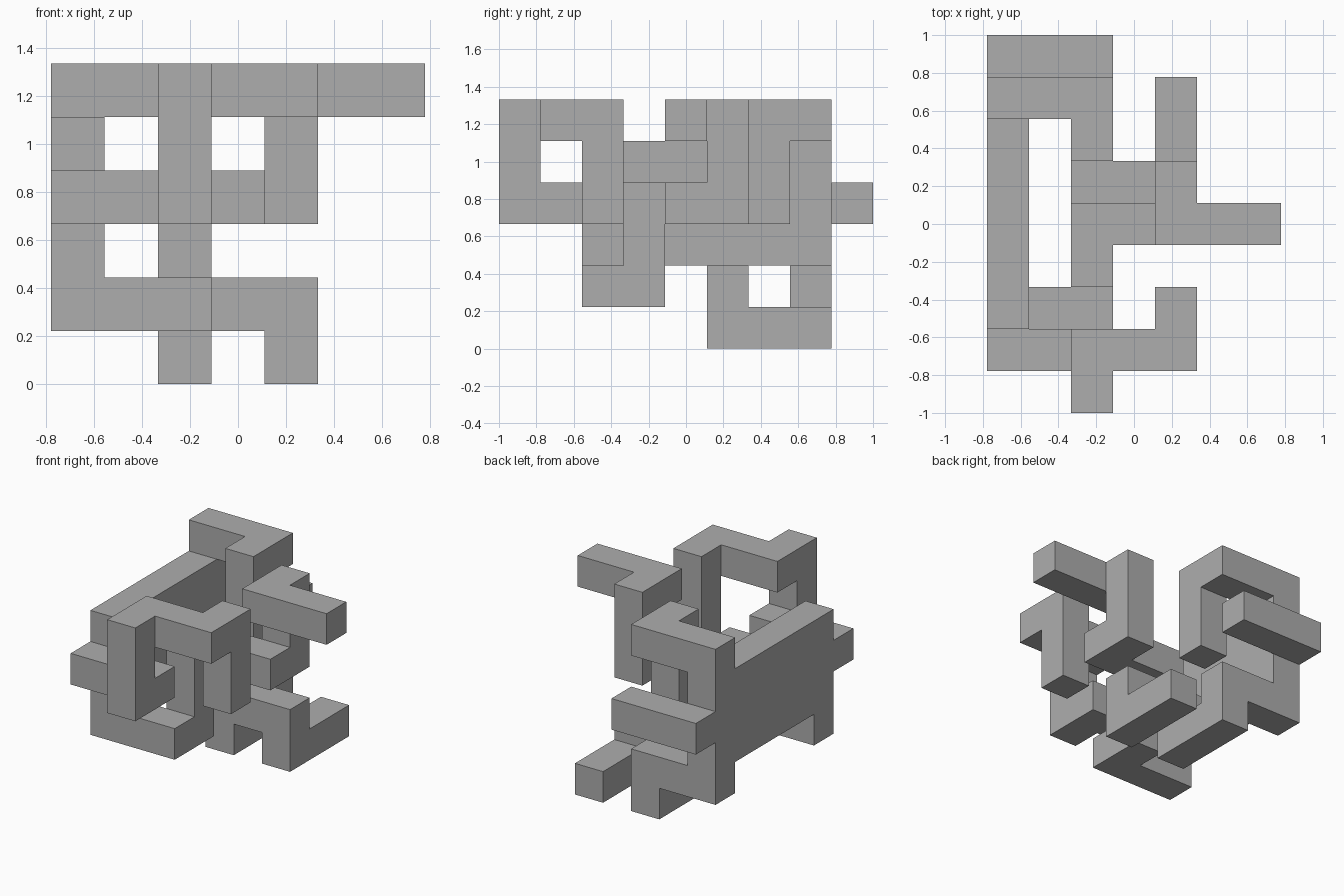
import bpy
import bmesh
from mathutils import Vector

UNIT = 2 / 9                      # edge of one grid cell
ORIGIN = Vector((-3.5, -4.5, 0))  # grid corner, in cells

cube = bpy.data.objects.get("Cube")
if cube:
    bpy.data.objects.remove(cube, do_unlink=True)

grey = bpy.data.materials.new("plain_grey")
grey.use_nodes = True
colour = (0.42, 0.42, 0.42, 1)
grey.diffuse_color = colour
grey.node_tree.nodes["Principled BSDF"].inputs["Base Color"].default_value = colour

# Each part is a chain of square bars, given by first and last cell (x, y, z)
PARTS = {
    "side_wall": [((0, 2, 2), (0, 7, 4))],
    "rear_frame": [((0, 7, 5), (2, 7, 5)), ((2, 6, 3), (2, 6, 5)),
                   ((0, 7, 1), (2, 7, 1))],
    "rear_bar": [((0, 8, 3), (2, 8, 3))],
    "base_feet": [((2, 5, 0), (2, 7, 0)), ((2, 5, 1), (4, 5, 1)),
                  ((4, 5, 0), (4, 7, 0))],
    "front_hook": [((0, 1, 3), (2, 1, 3)), ((2, 0, 3), (2, 0, 5)),
                   ((2, 1, 5), (4, 1, 5)), ((4, 2, 3), (4, 2, 5))],
    "inner_post": [((0, 2, 1), (2, 2, 1)), ((2, 3, 1), (2, 3, 3)),
                   ((2, 4, 3), (4, 4, 3))],
    "side_arm": [((4, 5, 3), (4, 5, 5)), ((4, 4, 5), (6, 4, 5))],
}


def bar_cells(bars):
    return {(x, y, z) for a, b in bars
            for x in range(a[0], b[0] + 1)
            for y in range(a[1], b[1] + 1)
            for z in range(a[2], b[2] + 1)}


filled = set().union(*(bar_cells(bars) for bars in PARTS.values()))


def build_part(name, bars):
    """Skin the part's cells, leaving out faces hidden against other cells."""
    bm = bmesh.new()
    for cell in bar_cells(bars):
        centre = Vector(cell) + Vector((0.5, 0.5, 0.5)) + ORIGIN
        for axis in range(3):
            for side in (-1, 1):
                normal = Vector((0, 0, 0))
                normal[axis] = side
                if tuple(int(c + n) for c, n in zip(cell, normal)) in filled:
                    continue
                u = Vector((0, 0, 0))
                u[(axis + 1) % 3] = 0.5
                v = normal.cross(u)
                mid = centre + normal / 2
                corners = (mid - u - v, mid + u - v, mid + u + v, mid - u + v)
                bm.faces.new([bm.verts.new(p * UNIT) for p in corners])
    bmesh.ops.remove_doubles(bm, verts=bm.verts, dist=0.001)
    bmesh.ops.dissolve_limit(bm, angle_limit=0.01, verts=bm.verts, edges=bm.edges)
    mesh = bpy.data.meshes.new(name)
    bm.to_mesh(mesh)
    bm.free()
    mesh.materials.append(grey)
    bpy.context.collection.objects.link(bpy.data.objects.new(name, mesh))


for part, bars in PARTS.items():
    build_part(part, bars)
